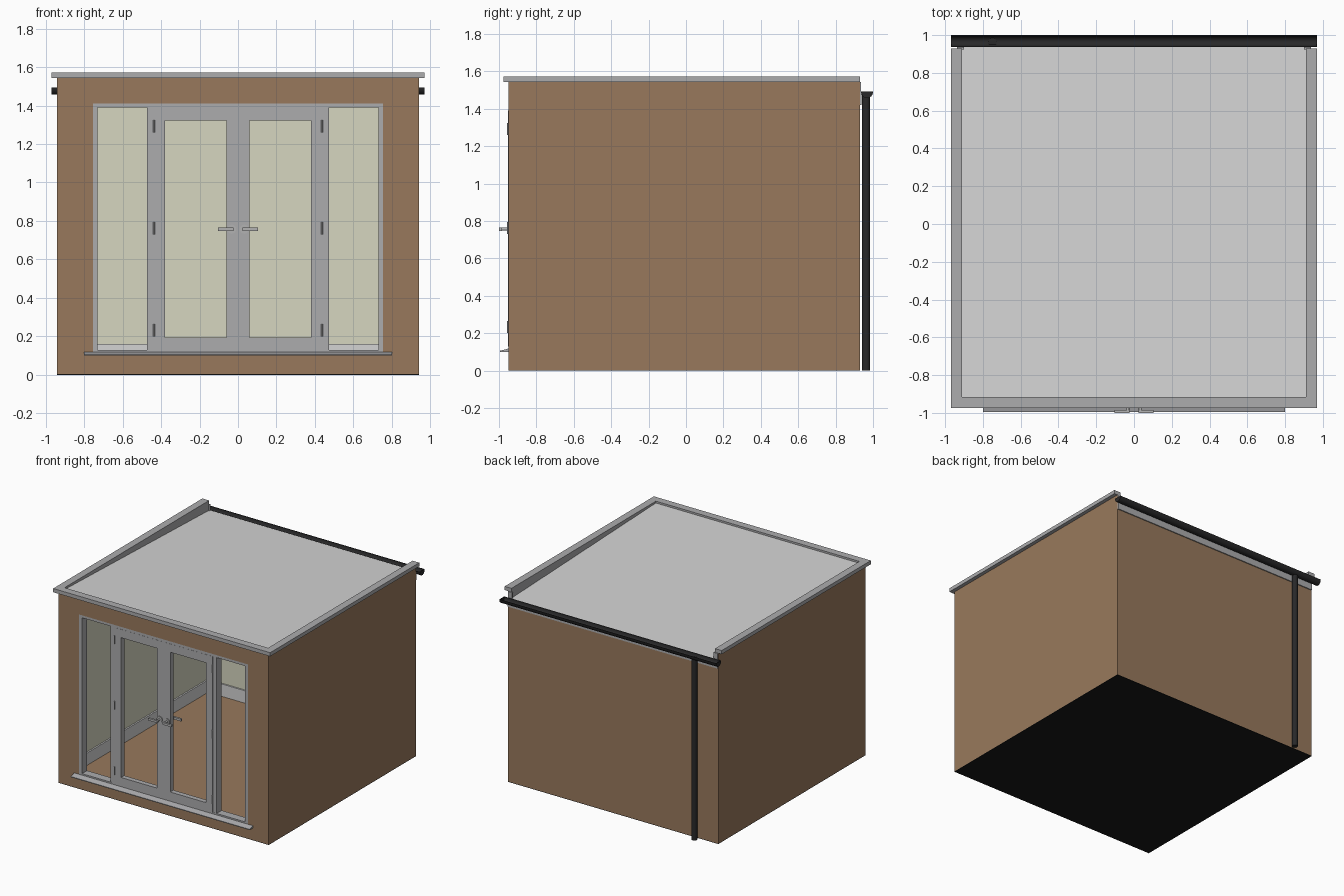
import bpy, bmesh, math
from mathutils import Matrix, Vector

if "Cube" in bpy.data.objects:
    bpy.data.objects.remove(bpy.data.objects["Cube"])


def lin(c):
    c /= 255
    return c / 12.92 if c <= 0.04045 else ((c + 0.055) / 1.055) ** 2.4


def mat(name, r, g, b):
    m = bpy.data.materials.new(name)
    m.diffuse_color = (lin(r), lin(g), lin(b), 1)
    m.use_nodes = True
    m.node_tree.nodes["Principled BSDF"].inputs["Base Color"].default_value = m.diffuse_color
    return m


WOOD = mat("brown_wood", 152, 121, 92)
CREAM = mat("cream_plaster", 214, 214, 192)
GREY = mat("frame_grey", 172, 172, 174)
ROOF = mat("roof_light_grey", 212, 212, 212)
BLACK = mat("gutter_black", 40, 40, 41)
BASE = mat("base_black", 24, 24, 24)
METAL = mat("handle_metal", 178, 178, 178)


def finish(name, bm, m, smooth=False):
    bmesh.ops.recalc_face_normals(bm, faces=bm.faces)
    me = bpy.data.meshes.new(name)
    bm.to_mesh(me)
    bm.free()
    me.materials.append(m)
    if smooth:
        me.shade_smooth()
        me.set_sharp_from_angle(angle=math.radians(40))
    ob = bpy.data.objects.new(name, me)
    bpy.context.collection.objects.link(ob)
    return ob


def box(name, x, y, z, m):
    bm = bmesh.new()
    bmesh.ops.create_cube(bm, size=1)
    for v in bm.verts:
        v.co = [a + (b - a) * (c + 0.5) for (a, b), c in zip((x, y, z), v.co)]
    return finish(name, bm, m)


def extrude_x(name, profile, x, m, smooth=False):
    """Closed (y, z) profile extruded along x."""
    bm = bmesh.new()
    f = bm.faces.new([bm.verts.new((x[0], a, b)) for a, b in profile])
    r = bmesh.ops.extrude_face_region(bm, geom=[f])
    bmesh.ops.translate(bm, vec=(x[1] - x[0], 0, 0),
                        verts=[g for g in r["geom"] if isinstance(g, bmesh.types.BMVert)])
    return finish(name, bm, m, smooth)


def ring(name, outer, inner, y, m):
    """Rectangular frame in the xz plane; outer and inner are (x0, x1, z0, z1)."""
    bm = bmesh.new()
    loops = [[bm.verts.new((c[0], yy, c[1])) for c in
              ((r[0], r[2]), (r[1], r[2]), (r[1], r[3]), (r[0], r[3]))]
             for r, yy in ((outer, y[0]), (inner, y[0]), (inner, y[1]), (outer, y[1]))]
    for k in range(4):
        a, b = loops[k], loops[(k + 1) % 4]
        for i in range(4):
            j = (i + 1) % 4
            bm.faces.new((a[i], a[j], b[j], b[i]))
    return finish(name, bm, m)


def rod(name, p, q, r, m, n=16):
    p, q = Vector(p), Vector(q)
    bm = bmesh.new()
    bmesh.ops.create_cone(bm, cap_ends=True, segments=n, radius1=r, radius2=r,
                          depth=(q - p).length)
    rot = (q - p).to_track_quat('Z', 'Y').to_matrix().to_4x4()
    bm.transform(Matrix.Translation((p + q) / 2) @ rot)
    return finish(name, bm, m, True)


# Wall shell: one block, hollowed, with window opening and roof recess cut out
walls = box("walls", (-.94, .94), (-.95, .93), (.004, 1.542), WOOD)
cuts = [((-.88, .88), (-.89, .87), (-.1, 1.7)),
        ((-.755, .755), (-1.1, -.8), (.10, 1.41)),
        ((-.91, .91), (-.915, 1.1), (1.44, 1.7))]
for i, c in enumerate(cuts):
    cutter = box(f"wall_cutter_{i}", *c, WOOD)
    mod = walls.modifiers.new("cut", 'BOOLEAN')
    mod.operation, mod.solver, mod.object = 'DIFFERENCE', 'EXACT', cutter
    bpy.context.view_layer.objects.active = walls
    bpy.ops.object.modifier_apply(modifier=mod.name)
    bpy.data.objects.remove(cutter)
walls.data.materials.clear()
for m in (WOOD, CREAM, GREY):
    walls.data.materials.append(m)
for p in walls.data.polygons:
    c = p.center
    if c.z > 1.445 and abs(c.x) < .93 and c.y > -.94 and (abs(p.normal.z) > .9 or abs(c.x) > .9):
        p.material_index = 2            # parapet lining
    elif abs(c.x) < .885 and -.9 < c.y < .9 and abs(p.normal.z) < .5:
        p.material_index = 1            # inside plaster
    else:
        p.material_index = 0

# Base and floor
box("base_plate", (-.94, .94), (-.95, .93), (0, .004), BASE)
box("floor", (-.88, .88), (-.89, .87), (.004, .06), WOOD)

# Skirting boards
box("skirting_back", (-.88, .88), (.858, .87), (.06, .16), ROOF)
for s, n in ((-1, "left"), (1, "right")):
    box(f"skirting_{n}", sorted((s * .88, s * .868)), (-.89, .858), (.06, .16), ROOF)

# Sloping roof, ceiling
extrude_x("roof_slab", [(-.915, 1.557), (.94, 1.492), (.94, 1.475), (.93, 1.44), (-.915, 1.44)],
          (-.91, .91), ROOF)
box("ceiling", (-.88, .88), (-.89, .87), (1.432, 1.44), CREAM)

# Roof edge trim, U-shaped and open at the back
bm = bmesh.new()
pts = [(-.97, .93), (-.97, -.975), (.97, -.975), (.97, .93),
       (.91, .93), (.91, -.915), (-.91, -.915), (-.91, .93)]
f = bm.faces.new([bm.verts.new((x, y, 1.542)) for x, y in pts])
r = bmesh.ops.extrude_face_region(bm, geom=[f])
bmesh.ops.translate(bm, vec=(0, 0, .03), verts=[g for g in r["geom"] if isinstance(g, bmesh.types.BMVert)])
finish("roof_trim", bm, GREY)
for s, n in ((-1, "left"), (1, "right")):
    box(f"parapet_end_{n}", sorted((s * .90, s * .938)), (.925, .936), (1.42, 1.542), GREY)

# Fascia, half-round gutter and downpipe at the back
box("fascia", (-.938, .938), (.93, .938), (1.42, 1.49), GREY)
arc = [math.pi + math.pi * i / 12 for i in range(13)]
half = lambda r: [(.968 + r * math.cos(a), 1.493 + r * 1.15 * math.sin(a)) for a in arc]
extrude_x("gutter", half(.032) + half(.027)[::-1], (-.97, .97), BLACK, True)
for s, n in ((-1, "left"), (1, "right")):
    extrude_x(f"gutter_cap_{n}", half(.0315), sorted((s * .97, s * .965)), BLACK)
rod("downpipe", (-.75, .963, 0), (-.75, .963, 1.47), .022, BLACK)

# Window frame, posts and doors
ring("window_frame", (-.755, .755, .10, 1.41), (-.73, .73, .13, 1.39), (-.95, -.885), GREY)
extrude_x("window_sill", [(-.90, .10), (-.995, .10), (-.995, .106), (-.95, .118), (-.90, .118)],
          (-.80, .80), GREY)
for s, n in ((-1, "left"), (1, "right")):
    box(f"door_post_{n}", sorted((s * .474, s * .44)), (-.949, -.885), (.13, 1.39), GREY)
    o, i = sorted((s * .44, s * .001)), sorted((s * .38, s * .06))
    ring(f"door_{n}", (*o, .13, 1.39), (*i, .193, 1.323), (-.951, -.91), GREY)
    for k, z in enumerate((.20, .73, 1.26)):
        rod(f"hinge_{n}_{k}", (s * .437, -.953, z), (s * .437, -.953, z + .065), .005, METAL, 8)
    # lever handles outside and inside
    for side, y0, d in (("outside", -.951, -1), ("inside", -.91, 1)):
        rod(f"rose_{n}_{side}", (s * .033, y0, .757), (s * .033, y0 + d * .007, .757), .024, METAL)
        rod(f"neck_{n}_{side}", (s * .033, y0, .757), (s * .033, y0 + d * .04, .757), .008, METAL)
        box(f"lever_{n}_{side}", sorted((s * .023, s * .104)),
            sorted((y0 + d * .033, y0 + d * .049)), (.747, .765), METAL)
